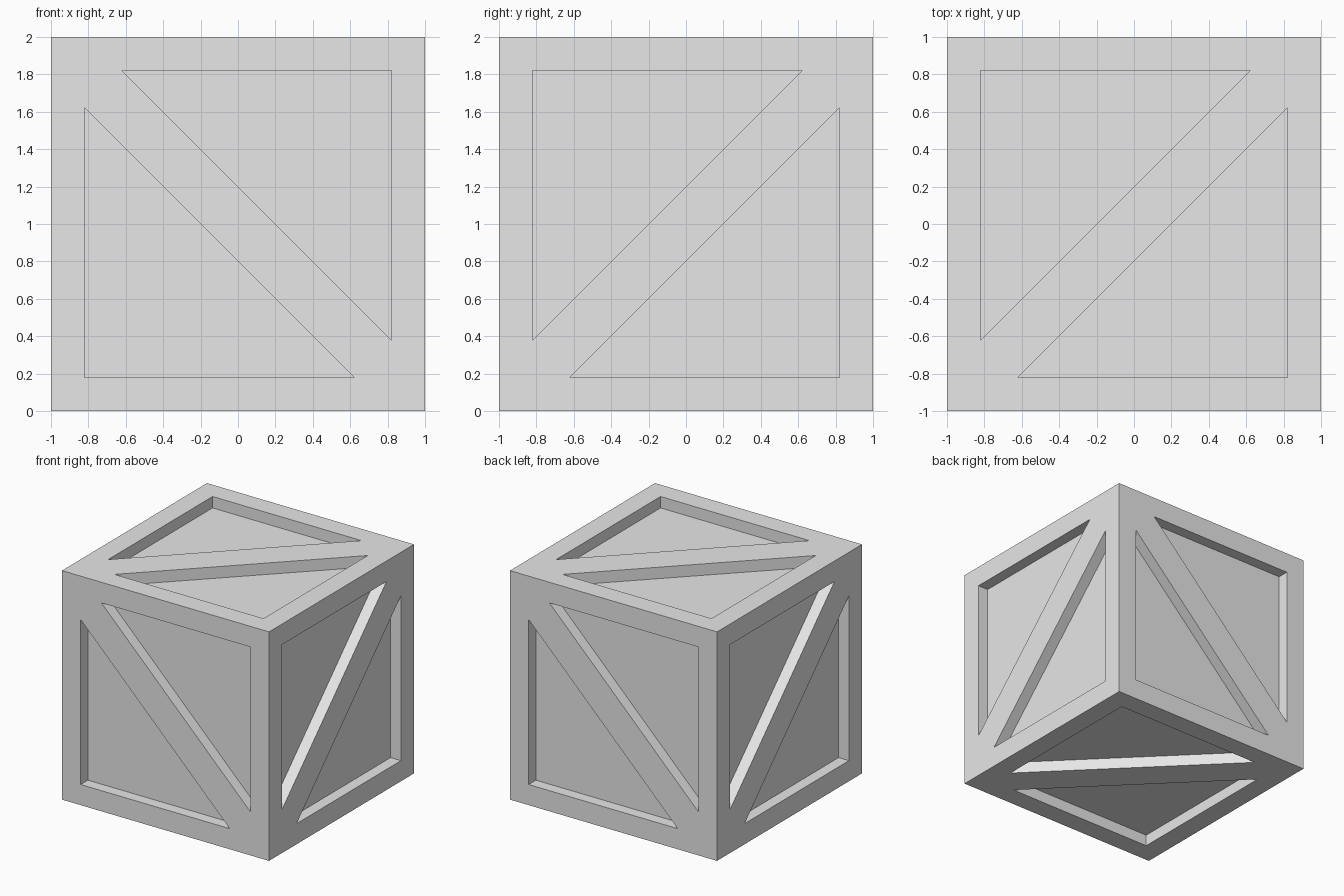
import bpy
import bmesh
from math import sqrt
from mathutils import Vector

cube = bpy.data.objects.get("Cube")
if cube:
    bpy.data.objects.remove(cube, do_unlink=True)

CENTRE = Vector((0, 0, 1))
HALF = 1.0                    # half the crate's side
DEPTH = 0.1                   # depth of the sunken panels
CORNER = 0.82 * sqrt(2)       # panel corner, measured across the brace
BRACE = 0.1 * sqrt(2)         # half width of the diagonal brace

# Outward normal of each side and the direction of its diagonal brace
SIDES = [
    ((0, -1, 0), (1, 0, -1)),   # front
    ((0, 1, 0), (1, 0, 1)),     # back
    ((1, 0, 0), (0, 1, 1)),     # right side
    ((-1, 0, 0), (0, -1, 1)),   # left side
    ((0, 0, 1), (1, 1, 0)),     # top
    ((0, 0, -1), (1, -1, 0)),   # bottom
]


def make_object(name, bm, mat):
    bmesh.ops.recalc_face_normals(bm, faces=bm.faces)
    mesh = bpy.data.meshes.new(name)
    bm.to_mesh(mesh)
    bm.free()
    mesh.materials.append(mat)
    obj = bpy.data.objects.new(name, mesh)
    bpy.context.collection.objects.link(obj)
    return obj


def add_panel_prism(bm, normal, along, across):
    """Triangular prism on one side of the brace, reaching out past the crate."""
    tip = CORNER - BRACE
    outline = [(-tip, BRACE), (tip, BRACE), (0, CORNER)]
    base = CENTRE + normal * (HALF - DEPTH)
    verts = [bm.verts.new(base + along * a + across * b) for a, b in outline]
    face = bm.faces.new(verts)
    ext = bmesh.ops.extrude_face_region(bm, geom=[face], use_keep_orig=True)
    moved = [g for g in ext["geom"] if isinstance(g, bmesh.types.BMVert)]
    bmesh.ops.translate(bm, verts=moved, vec=normal * (DEPTH * 2))


grey = bpy.data.materials.new("plain_grey")
grey.use_nodes = True
colour = (0.8, 0.8, 0.8, 1)
grey.diffuse_color = colour
grey.node_tree.nodes["Principled BSDF"].inputs["Base Color"].default_value = colour

# Solid crate body
bm = bmesh.new()
bmesh.ops.create_cube(bm, size=HALF * 2)
bmesh.ops.translate(bm, verts=bm.verts, vec=CENTRE)
crate = make_object("crate", bm, grey)

# Two triangular panels per side, leaving the frame and brace standing
bm = bmesh.new()
for n, d in SIDES:
    normal, along = Vector(n), Vector(d).normalized()
    across = normal.cross(along)
    for side in (1, -1):
        add_panel_prism(bm, normal, along, across * side)
cutter = make_object("panel_cutter", bm, grey)
cutter.hide_render = True

cut = crate.modifiers.new("sunken_panels", "BOOLEAN")
cut.operation = "DIFFERENCE"
cut.solver = "EXACT"
cut.object = cutter
bpy.context.view_layer.objects.active = crate
bpy.ops.object.modifier_apply(modifier=cut.name)
bpy.data.objects.remove(cutter, do_unlink=True)
